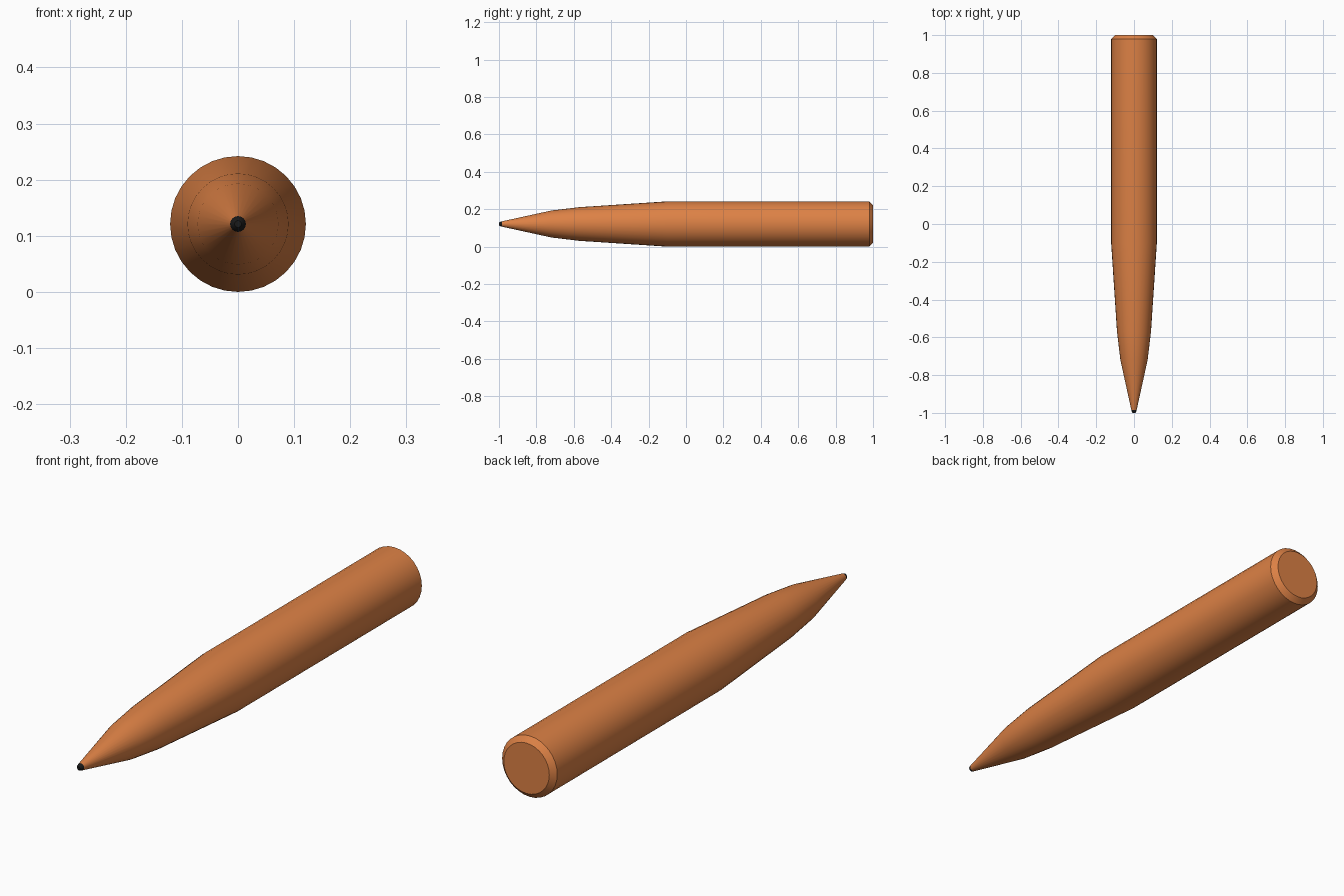
import bpy, bmesh, math

if "Cube" in bpy.data.objects:
    bpy.data.objects.remove(bpy.data.objects["Cube"])

SIDES = 32
AXIS_Z = 0.121


def material(name, color):
    mat = bpy.data.materials.new(name)
    mat.diffuse_color = color
    mat.use_nodes = True
    mat.node_tree.nodes["Principled BSDF"].inputs["Base Color"].default_value = mat.diffuse_color
    return mat


def lathe_y(name, profile, mat):
    """Revolve (y, radius) points around the long axis and close both ends."""
    bm = bmesh.new()
    rings = []
    for y, r in profile:
        rings.append([bm.verts.new((r * math.sin(2 * math.pi * i / SIDES), y,
                                    AXIS_Z + r * math.cos(2 * math.pi * i / SIDES)))
                      for i in range(SIDES)])
    for a, b in zip(rings, rings[1:]):
        for i in range(SIDES):
            j = (i + 1) % SIDES
            bm.faces.new((a[i], a[j], b[j], b[i]))
    bm.faces.new(rings[0])
    bm.faces.new(rings[-1])
    bmesh.ops.recalc_face_normals(bm, faces=bm.faces)
    mesh = bpy.data.meshes.new(name)
    bm.to_mesh(mesh)
    bm.free()
    mesh.materials.append(mat)
    obj = bpy.data.objects.new(name, mesh)
    bpy.context.collection.objects.link(obj)
    bpy.ops.object.select_all(action='DESELECT')
    obj.select_set(True)
    bpy.context.view_layer.objects.active = obj
    bpy.ops.object.shade_smooth_by_angle(angle=math.radians(30))
    return obj


copper = material("copper", (0.72, 0.22, 0.06, 1))
black = material("black", (0.01, 0.01, 0.01, 1))

# Tapered nose, straight shank and chamfered base
lathe_y("body", [(-0.985, 0.014), (-0.72, 0.072), (-0.57, 0.09), (-0.1, 0.121),
                 (0.98, 0.121), (1.0, 0.1)], copper)

# Small dark point at the front
lathe_y("tip", [(-0.985, 0.014), (-0.995, 0.011), (-1.0, 0.006)], black)
